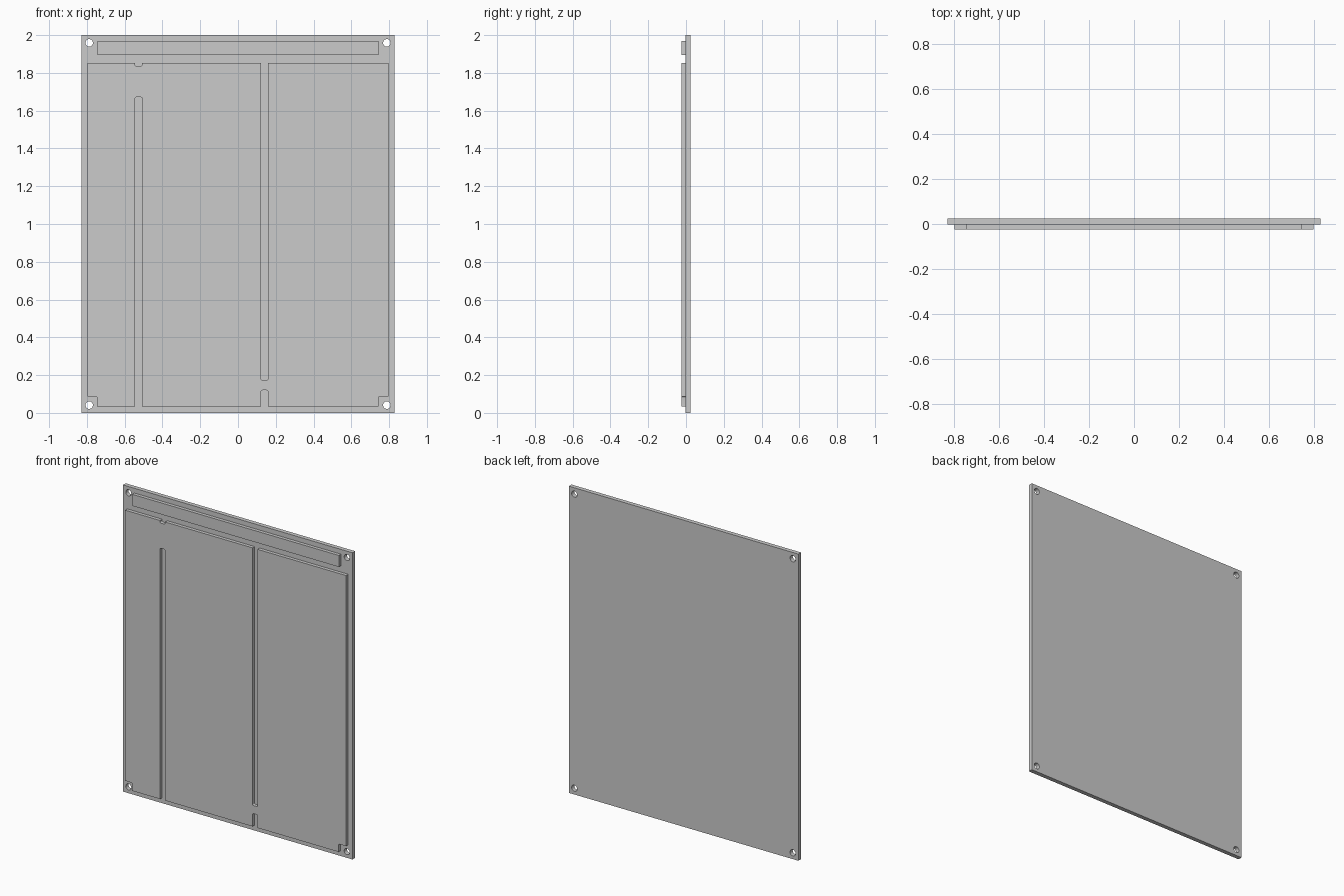
import bpy, bmesh
from math import cos, sin, pi, radians
from mathutils import Vector

if "Cube" in bpy.data.objects:
    bpy.data.objects.remove(bpy.data.objects["Cube"])

FRONT, STEP, BACK = -0.025, -0.003, 0.025   # y of raised face, plate face, plate back


def outline(points, steps=4):
    """Closed outline; a point (x, z, r) gets a corner rounding of radius r."""
    out = []
    for i, p in enumerate(points):
        c = Vector(p[:2])
        if len(p) == 2:
            out.append(c)
            continue
        a = (Vector(points[i - 1][:2]) - c).normalized() * p[2]
        b = (Vector(points[(i + 1) % len(points)][:2]) - c).normalized() * p[2]
        for k in range(steps + 1):
            t = k / steps * pi / 2
            out.append(c + a * (1 - sin(t)) + b * (1 - cos(t)))
    return out


def rect(x0, x1, z0, z1):
    return outline([(x0, z0), (x1, z0), (x1, z1), (x0, z1)])


def circle(x, z, r, n=32):
    return [Vector((x + r * cos(2 * pi * k / n), z + r * sin(2 * pi * k / n))) for k in range(n)]


def slab(name, loops, y0, y1):
    """Fill outlines (later loops are holes) and extrude from y0 to y1."""
    bm = bmesh.new()
    edges = []
    for loop in loops:
        vs = [bm.verts.new((p.x, y0, p.y)) for p in loop]
        edges += [bm.edges.new((vs[i - 1], vs[i])) for i in range(len(vs))]
    bmesh.ops.triangle_fill(bm, edges=edges, use_beauty=True, normal=(0, -1, 0))
    ext = bmesh.ops.extrude_face_region(bm, geom=bm.faces[:])
    moved = [g for g in ext["geom"] if isinstance(g, bmesh.types.BMVert)]
    bmesh.ops.translate(bm, verts=moved, vec=(0, y1 - y0, 0))
    bmesh.ops.recalc_face_normals(bm, faces=bm.faces[:])
    mesh = bpy.data.meshes.new(name)
    bm.to_mesh(mesh)
    bm.free()
    ob = bpy.data.objects.new(name, mesh)
    bpy.context.collection.objects.link(ob)
    bpy.ops.object.select_all(action='DESELECT')
    ob.select_set(True)
    bpy.context.view_layer.objects.active = ob
    bpy.ops.object.shade_smooth_by_angle(angle=radians(35))
    return ob


# Back plate with four screw holes
holes = [circle(sx * 0.788, z, 0.02) for sx in (-1, 1) for z in (0.041, 1.959)]
slab("back_plate", [rect(-0.828, 0.828, 0, 2)] + holes, STEP, BACK)

# Raised header strip
slab("header_strip", [rect(-0.745, 0.745, 1.894, 1.969)], FRONT, STEP)

# Raised panel: corner notches, two long slots and a short notch opposite each slot
X, Z0, Z1 = 0.797, 0.035, 1.852
A0, A1, B0, B1, R = -0.545, -0.508, 0.122, 0.159, 0.008
panel = [
    (-X, 0.087), (-0.746, 0.087, R), (-0.746, Z0),
    (A0, Z0), (A0, 1.672, R), (A1, 1.672, R), (A1, Z0),
    (B0, Z0), (B0, 0.12, R), (B1, 0.12, R), (B1, Z0),
    (0.743, Z0), (0.743, 0.087, R), (X, 0.087),
    (X, Z1), (B1, Z1), (B1, 0.173, R), (B0, 0.173, R), (B0, Z1),
    (A1, Z1), (A1, 1.836, R), (A0, 1.836, R), (A0, Z1), (-X, Z1),
]
slab("slotted_panel", [outline(panel)], FRONT, STEP)
